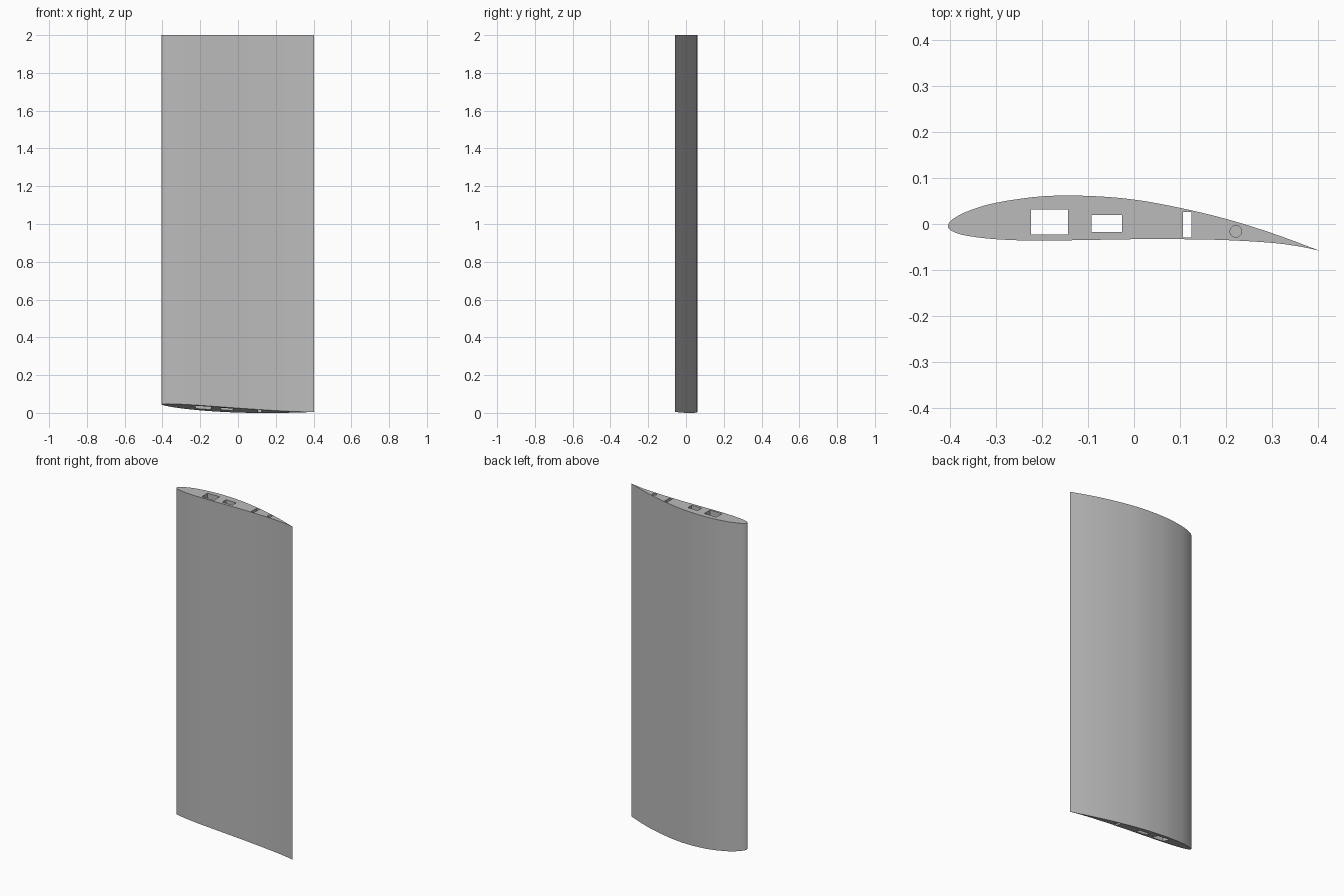
import bpy, bmesh
from mathutils import Vector

cube = bpy.data.objects.get("Cube")
if cube:
    bpy.data.objects.remove(cube, do_unlink=True)

grey = bpy.data.materials.new("plain grey")
grey.use_nodes = True
grey.diffuse_color = (0.5, 0.5, 0.5, 1)
grey.node_tree.nodes["Principled BSDF"].inputs["Base Color"].default_value = grey.diffuse_color

SPAN = 2.0


def smooth_curve(points, steps=5):
    """Catmull-Rom curve through the points, without its last point."""
    p = [Vector(q) for q in points]
    p = [2 * p[0] - p[1]] + p + [2 * p[-1] - p[-2]]
    out = []
    for a, b, c, d in zip(p, p[1:], p[2:], p[3:]):
        for i in range(steps):
            t = i / steps
            out.append(0.5 * (2 * b + (c - a) * t + (2 * a - 5 * b + 4 * c - d) * t ** 2
                              + (3 * b - a - 3 * c + d) * t ** 3))
    return out


def root_height(x, y):
    """Slanted plane that trims the lower end."""
    return max(0, 0.0163 - 0.068 * x - 0.275 * y)


def make_object(name, bm):
    bmesh.ops.recalc_face_normals(bm, faces=bm.faces)
    mesh = bpy.data.meshes.new(name)
    bm.to_mesh(mesh)
    bm.free()
    mesh.materials.append(grey)
    obj = bpy.data.objects.new(name, mesh)
    bpy.context.collection.objects.link(obj)
    return obj


# Wing section: closed aerofoil outline, trailing edge over the top and back
outline = smooth_curve([
    (0.403, -0.058), (0.3, -0.02), (0.2, 0.011), (0.1, 0.035), (0, 0.053), (-0.1, 0.061),
    (-0.2, 0.06), (-0.3, 0.046), (-0.36, 0.028), (-0.394, 0.01), (-0.404, -0.005),
    (-0.394, -0.016), (-0.365, -0.025), (-0.3, -0.033), (-0.2, -0.036), (0, -0.033),
    (0.1, -0.033), (0.2, -0.035), (0.3, -0.041), (0.36, -0.049), (0.403, -0.058)])

bm = bmesh.new()
low = [bm.verts.new((p.x, p.y, root_height(p.x, p.y))) for p in outline]
high = [bm.verts.new((p.x, p.y, SPAN)) for p in outline]
bm.faces.new(low)
bm.faces.new(high)
for i in range(len(low)):
    j = (i + 1) % len(low)
    bm.faces.new((low[i], low[j], high[j], high[i]))
wing = make_object("wing_section", bm)


# Cutters: three spar slots right through and one blind pin hole from the top
def box_cutter(name, x0, x1, y0, y1):
    bm = bmesh.new()
    bmesh.ops.create_cube(bm, size=1)
    bmesh.ops.scale(bm, vec=(x1 - x0, y1 - y0, SPAN * 2), verts=bm.verts)
    bmesh.ops.translate(bm, vec=((x0 + x1) / 2, (y0 + y1) / 2, SPAN / 2), verts=bm.verts)
    return make_object(name, bm)


def pin_cutter(name, x, y, radius, depth):
    bm = bmesh.new()
    bmesh.ops.create_cone(bm, cap_ends=True, segments=32, radius1=radius, radius2=radius,
                          depth=depth * 2)
    bmesh.ops.translate(bm, vec=(x, y, SPAN), verts=bm.verts)
    return make_object(name, bm)


cutters = [
    box_cutter("main_spar_slot", -0.224, -0.143, -0.023, 0.031),
    box_cutter("middle_spar_slot", -0.092, -0.026, -0.017, 0.02),
    box_cutter("rear_spar_slot", 0.106, 0.125, -0.029, 0.026),
    pin_cutter("pin_hole", 0.221, -0.016, 0.0125, 0.3),
]
bpy.context.view_layer.objects.active = wing
for cutter in cutters:
    cutter.hide_render = True
    mod = wing.modifiers.new(cutter.name, "BOOLEAN")
    mod.operation = "DIFFERENCE"
    mod.solver = "EXACT"
    mod.object = cutter
    bpy.ops.object.modifier_apply(modifier=mod.name)
    bpy.data.objects.remove(cutter, do_unlink=True)

# Gentle shading on the skin, crisp slot and end edges
bpy.ops.object.select_all(action="DESELECT")
wing.select_set(True)
bpy.ops.object.shade_smooth_by_angle()
